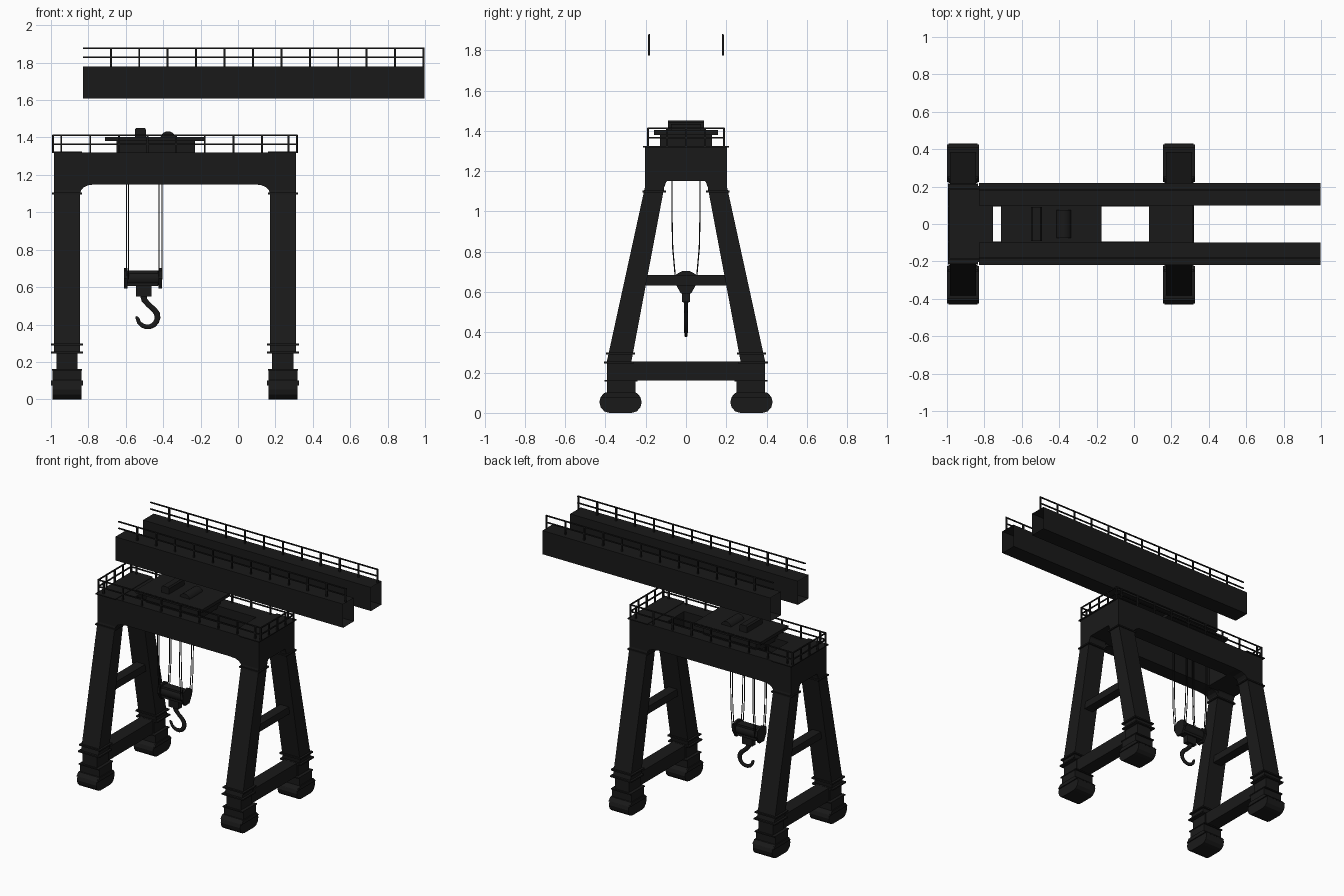
import bpy, bmesh, math
from mathutils import Vector

if "Cube" in bpy.data.objects:
    bpy.data.objects.remove(bpy.data.objects["Cube"])

CX, DX = -0.337, 0.577   # gantry centre and half spacing of the legs

BLACK = bpy.data.materials.new("black_paint")
BLACK.diffuse_color = (0.01, 0.01, 0.01, 1)
BLACK.use_nodes = True
BLACK.node_tree.nodes["Principled BSDF"].inputs["Base Color"].default_value = BLACK.diffuse_color


def finish(name, bm, smooth=False):
    bmesh.ops.recalc_face_normals(bm, faces=bm.faces[:])
    me = bpy.data.meshes.new(name)
    bm.to_mesh(me)
    bm.free()
    me.materials.append(BLACK)
    ob = bpy.data.objects.new(name, me)
    bpy.context.collection.objects.link(ob)
    if smooth:
        bpy.context.view_layer.objects.active = ob
        ob.select_set(True)
        bpy.ops.object.shade_smooth_by_angle()
        ob.select_set(False)
    return ob


def loft(name, rings, caps=True, smooth=False):
    bm = bmesh.new()
    vs = [[bm.verts.new(p) for p in r] for r in rings]
    n = len(vs[0])
    for a, b in zip(vs, vs[1:]):
        for i in range(n):
            bm.faces.new((a[i], a[(i + 1) % n], b[(i + 1) % n], b[i]))
    if caps:
        bm.faces.new(vs[0])
        bm.faces.new(vs[-1])
    return finish(name, bm, smooth)


def rect(x0, x1, y0, y1, z):
    return [(x0, y0, z), (x1, y0, z), (x1, y1, z), (x0, y1, z)]


def box(name, x0, x1, y0, y1, z0, z1):
    return loft(name, [rect(x0, x1, y0, y1, z0), rect(x0, x1, y0, y1, z1)])


def extrude_y(name, prof, y0, y1, smooth=False):
    return loft(name, [[(x, y, z) for x, z in prof] for y in (y0, y1)], smooth=smooth)


def extrude_x(name, prof, x0, x1, smooth=False):
    return loft(name, [[(x, y, z) for y, z in prof] for x in (x0, x1)], smooth=smooth)


def circle(a, b, r, n=16):
    return [(a + r * math.cos(2 * math.pi * i / n), b + r * math.sin(2 * math.pi * i / n)) for i in range(n)]


def tube(name, pts, radii, n=6, flat=1.0):
    # swept round section; flat squeezes it along y
    pts = [Vector(p) for p in pts]
    rings = []
    for i, p in enumerate(pts):
        t = (pts[min(i + 1, len(pts) - 1)] - pts[max(i - 1, 0)]).normalized()
        u = Vector((0, 1, 0)) if abs(t.y) < 0.9 else Vector((1, 0, 0))
        v = t.cross(u).normalized()
        u = v.cross(t)
        rings.append([p + radii[i] * (u * flat * math.cos(a) + v * math.sin(a))
                      for a in (2 * math.pi * k / n for k in range(n))])
    return loft(name, rings, smooth=True)


def rail_x(name, x0, x1, y, zs, posts, base):
    top = max(zs)
    for z in zs:
        box(name + "_bar", x0, x1, y - .004, y + .004, z - .004, z + .004)
    for x in posts:
        box(name + "_post", x - .005, x + .005, y - .005, y + .005, base, top)


# Legs, bogies and collars
for sx in (-1, 1):
    c = CX + sx * DX
    for sy in (-1, 1):
        def part(name, h, ya, yb, z0, z1):
            return box(name, c - h, c + h, *sorted((sy * ya, sy * yb)), z0, z1)
        loft("leg", [rect(c - .07, c + .07, *sorted((sy * a, sy * b)), z)
                     for a, b, z in ((.272, .394, .25), (.108, .204, 1.12), (.102, .204, 1.16))])
        pod = [(sy * .325 + s * .055 + .05 * math.cos(t), .053 + .053 * math.sin(t))
               for s, t0 in ((1, -90), (-1, 90))
               for t in (math.radians(t0 + 30 * k) for k in range(7))]
        extrude_x("wheel_bogie", pod, c - .0775, c + .0775)
        rim = [(sy * y, z) for y, z in ((.225, .075), (.425, .075), (.402, .101), (.248, .101))]
        extrude_x("bogie_rim", rim, c - .085, c + .085)
        part("bogie_block", .0775, .25, .393, .09, .16)
        part("bogie_plate", .08, .24, .405, .155, .163)
        part("leg_sleeve", .057, .262, .392, .16, .255)
        part("lower_collar", .085, .258, .408, .246, .256)
        part("middle_collar", .085, .252, .397, .289, .299)
        part("upper_collar", .08, .1, .216, 1.095, 1.105)
        # Small haunch at the head of the leg
        extrude_x("leg_haunch", [(sy * .2, 1.12), (sy * .2, 1.16), (sy * .085, 1.16),
                                 (sy * .1, 1.143), (sy * .108, 1.12)], c - .07, c + .07)
    # Cross members between the legs
    box("lower_tie_beam", c - .05, c + .05, -.28, .28, .16, .255)
    box("middle_tie_beam", c - .035, c + .035, -.215, .215, .632, .685)
    box("end_beam", *sorted((c + sx * .07, c - sx * .16)), -.2, .2, 1.15, 1.32)
    box("end_deck", *sorted((c + sx * .08, c - sx * .08)), -.214, .214, 1.317, 1.324)
    # End railing
    xe = c + sx * .075
    for z in (1.365, 1.413):
        box("end_rail_bar", xe - .004, xe + .004, -.19, .19, z - .004, z + .004)
    for y in (-.095, 0, .095):
        box("end_rail_post", xe - .005, xe + .005, y - .005, y + .005, 1.32, 1.413)

# Main girders with curved haunches, and their railings
haunch = [(.58, 1.15), (.58, 1.10), (.507, 1.10), (.502, 1.118), (.488, 1.134), (.46, 1.146), (.41, 1.15)]
for sy in (-1, 1):
    y0, y1 = sorted((sy * .093, sy * .204))
    box("main_girder", CX - .647, CX + .647, y0, y1, 1.15, 1.32)
    for sx in (-1, 1):
        extrude_y("girder_haunch", [(CX + sx * x, z) for x, z in haunch], sy * .11, sy * .204)
    posts = [-.988, -.945, .27, .314] + [-.79 + .153 * k for k in range(7)]
    rail_x("girder_rail", -.992, .318, sy * .188, (1.365, 1.413), posts, 1.32)
    # Raised separate girders, open at the ends
    y0, y1 = sorted((sy * .098, sy * .22))
    loft("raised_girder", [[(x, y0, 1.609), (x, y1, 1.609), (x, y1, 1.78), (x, y0, 1.78)]
                           for x in (-.83, .998)], caps=False)
    rail_x("raised_rail", -.83, .998, sy * .183, (1.828, 1.876),
           [-.68 + .152 * k for k in range(12)], 1.775)

# Trolley
box("trolley_body", -.65, -.23, -.128, .128, 1.3, 1.39)
box("trolley_deck", -.71, -.175, -.158, .158, 1.38, 1.403)
extrude_y("trolley_motor", [(-.552, 1.4), (-.552, 1.442), (-.542, 1.452), (-.5, 1.452),
                            (-.492, 1.442), (-.492, 1.4)], -.09, .09)
extrude_y("trolley_drum", circle(-.375, 1.392, .041, 20), -.075, .075, True)

# Ropes
for sy in (-1, 1):
    for x in (-.597, -.585, -.422, -.407):
        tube("rope", [(x, sy * .07, 1.31), (x, sy * .07, 1.0), (x, sy * .066, .82), (x, sy * .05, .64)],
             [.003] * 4)

# Hook block
extrude_x("pulley_drum", circle(0, .648, .04), -.6, -.415, True)
plate = [(-.02, .703), (-.05, .687), (-.055, .645), (-.025, .592)]
plate += [(-y, z) for y, z in reversed(plate)]
for x in (-.609, -.424):
    extrude_x("pulley_side_plate", plate, x, x + .017)
box("pulley_housing", -.59, -.427, -.03, .03, .605, .688)
box("hook_mount", -.545, -.463, -.02, .02, .55, .61)

# Hook
path = [(-.505, .56), (-.5, .53), (-.478, .505), (-.447, .478)]
rad = [.02, .017, .015, .016]
for k in range(9):
    a = math.radians(20 - 24 * k)
    path.append((-.484 + .054 * math.cos(a), .44 + .053 * math.sin(a)))
    rad.append(.017 - .0008 * k)
path.append((-.545, .443))
rad.append(.004)
tube("hook", [(x, 0, z) for x, z in path], rad, n=10, flat=.6)
